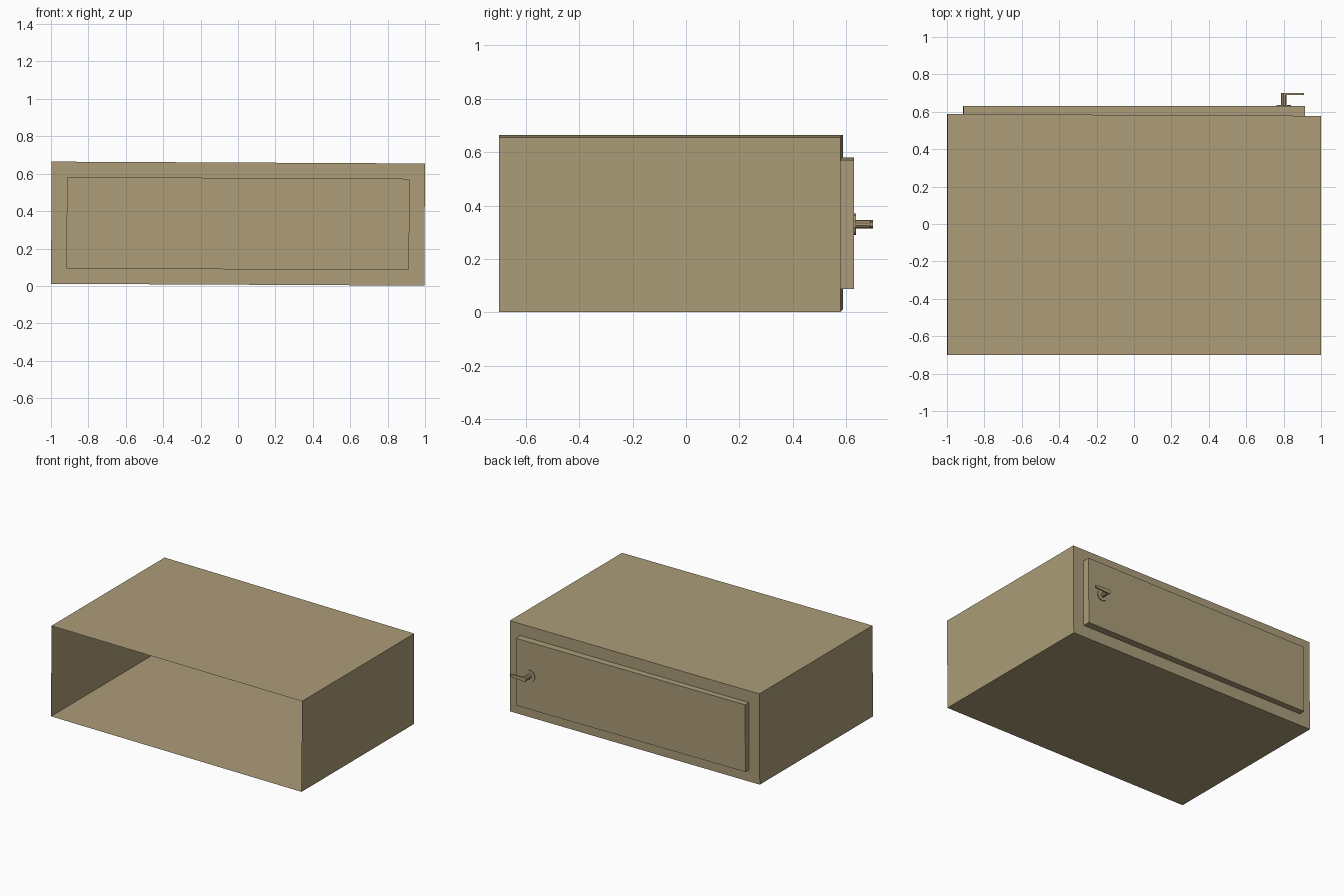
import bpy
import bmesh
import math
from mathutils import Matrix

default = bpy.data.objects.get("Cube")
if default:
    bpy.data.objects.remove(default, do_unlink=True)

# One flat tan for everything
TAN = (0.412, 0.332, 0.191, 1.0)
tan = bpy.data.materials.new("tan")
tan.use_nodes = True
tan.diffuse_color = TAN
tan.node_tree.nodes["Principled BSDF"].inputs["Base Color"].default_value = TAN

MID_Z = 0.333
BACK_Y = 0.583
DOOR_Y = 0.63
LEAN = 0.005


def finish(bm, name):
    mesh = bpy.data.meshes.new(name)
    bm.to_mesh(mesh)
    bm.free()
    mesh.materials.append(tan)
    obj = bpy.data.objects.new(name, mesh)
    bpy.context.collection.objects.link(obj)
    return obj


def disc(name, x, z, radius, y0, y1, sides):
    """Cylinder along y between y0 and y1."""
    bm = bmesh.new()
    place = Matrix.Translation((x, (y0 + y1) / 2, z)) @ Matrix.Rotation(math.pi / 2, 4, "X")
    bmesh.ops.create_cone(bm, cap_ends=True, segments=sides, radius1=radius,
                          radius2=radius, depth=y1 - y0, matrix=place)
    return finish(bm, name)


# Room shell: thin sheet box, open at the front, door panel pushed out of the back wall
bm = bmesh.new()
size = (1.996, BACK_Y + 0.7, 0.653)
bmesh.ops.create_cube(bm, size=1, matrix=Matrix.Translation((0, (BACK_Y - 0.7) / 2, MID_Z))
                      @ Matrix.Diagonal((*size, 1)))
bm.faces.ensure_lookup_table()
front = min(bm.faces, key=lambda f: f.calc_center_median().y)
back = max(bm.faces, key=lambda f: f.calc_center_median().y)
bmesh.ops.delete(bm, geom=[front], context="FACES_ONLY")
bmesh.ops.inset_region(bm, faces=[back], thickness=0.12)
bmesh.ops.inset_region(bm, faces=[back], thickness=0, depth=DOOR_Y - BACK_Y)
door_verts = set(back.verts)
for v in bm.verts:
    # the shell leans slightly and its back wall is a touch askew
    x, z = v.co.x, v.co.z
    if v in door_verts:
        v.co.y = DOOR_Y
    elif v.co.y > 0:
        v.co.y -= LEAN * x
    v.co.x += LEAN * (z - MID_Z)
    v.co.z -= LEAN * x
finish(bm, "room_shell_with_door")

# Door handle: round plate, stem and flat lever
HX, HZ = 0.80, 0.33
disc("handle_plate", HX, HZ, 0.041, DOOR_Y, DOOR_Y + 0.006, 10)
disc("handle_stem", HX, HZ, 0.016, DOOR_Y, 0.70, 10)

bm = bmesh.new()
bmesh.ops.create_cube(bm, size=1, matrix=Matrix.Translation((0.85, 0.695, HZ))
                      @ Matrix.Diagonal((0.12, 0.01, 0.03, 1)))
for v in bm.verts:
    if v.co.x > 0.85:
        v.co.z = HZ + (v.co.z - HZ) * 0.6
finish(bm, "handle_lever")
